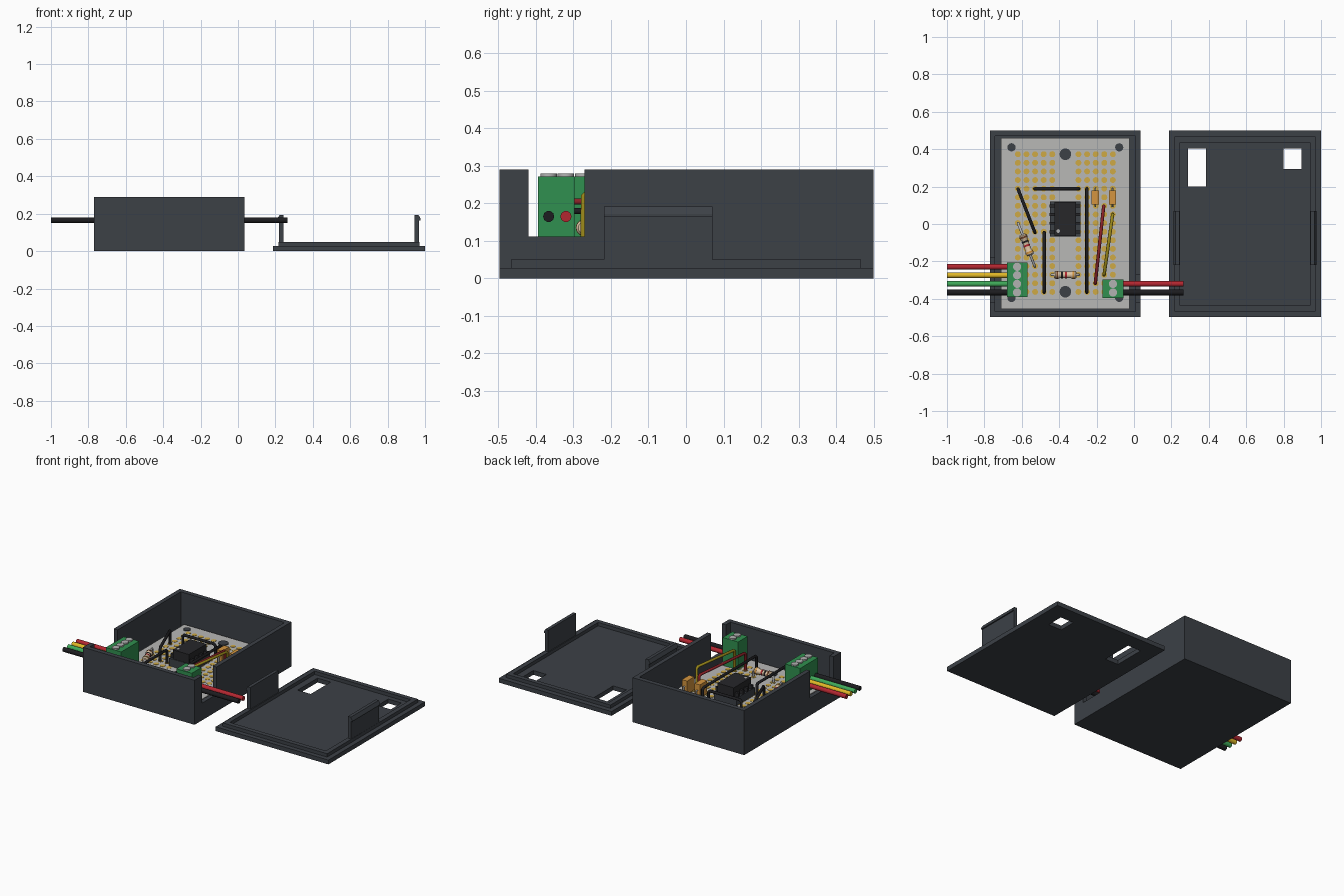
import bpy, bmesh, math
from mathutils import Vector

if "Cube" in bpy.data.objects:
    bpy.data.objects.remove(bpy.data.objects["Cube"])

def material(name, r, g, b):
    m = bpy.data.materials.new(name)
    m.diffuse_color = (r, g, b, 1)
    m.use_nodes = True
    m.node_tree.nodes["Principled BSDF"].inputs["Base Color"].default_value = m.diffuse_color
    return m

CASE = material("charcoal", .045, .052, .062)
BOARD = material("board_grey", .48, .48, .47)
GOLD = material("pad_gold", .62, .40, .06)
GREEN = material("terminal_green", .03, .28, .08)
METAL = material("metal", .45, .45, .45)
BLACK = material("black", .012, .012, .014)
CHIP = material("chip_black", .02, .02, .023)
RED = material("red", .45, .02, .03)
YELLOW = material("yellow", .75, .48, .02)
LEAF = material("green_wire", .05, .40, .1)
DARK_RED = material("dark_red", .25, .015, .02)
OLIVE = material("olive", .33, .25, .01)
ORANGE = material("orange", .66, .30, .05)
BEIGE = material("beige", .72, .55, .37)
BROWN = material("brown", .15, .05, .02)

def make(name, bm, mat, smooth=False):
    bmesh.ops.recalc_face_normals(bm, faces=bm.faces)
    me = bpy.data.meshes.new(name)
    bm.to_mesh(me)
    bm.free()
    ob = bpy.data.objects.new(name, me)
    bpy.context.collection.objects.link(ob)
    me.materials.append(mat)
    if smooth:
        bpy.ops.object.select_all(action='DESELECT')
        ob.select_set(True)
        bpy.context.view_layer.objects.active = ob
        bpy.ops.object.shade_smooth_by_angle(angle=math.radians(40))
    return ob

def box(name, x, y, z, mat):
    bm = bmesh.new()
    bmesh.ops.create_cube(bm, size=1)
    for v in bm.verts:
        v.co = [(a + b) / 2 + c * (b - a) for (a, b), c in zip((x, y, z), v.co)]
    return make(name, bm, mat)

def cylinder(name, x, y, z0, z1, r, mat, seg=20):
    return lathe(name, (x, y, 0), (0, 0, 1), [(0, z0), (r, z0), (r, z1), (0, z1)], mat, seg)

def lathe(name, origin, axis, profile, mat, seg=20):
    """Revolve (radius, height) points round an axis."""
    bm = bmesh.new()
    vs = [bm.verts.new((r, 0, h)) for r, h in profile]
    edges = [bm.edges.new(p) for p in zip(vs, vs[1:])]
    bmesh.ops.spin(bm, geom=vs + edges, cent=(0, 0, 0), axis=(0, 0, 1), angle=math.tau, steps=seg)
    bmesh.ops.remove_doubles(bm, verts=bm.verts, dist=1e-5)
    rot = Vector((0, 0, 1)).rotation_difference(Vector(axis)).to_matrix()
    for v in bm.verts:
        v.co = rot @ v.co + Vector(origin)
    return make(name, bm, mat, True)

def tube(name, points, r, mat):
    cu = bpy.data.curves.new(name, 'CURVE')
    cu.dimensions = '3D'
    cu.bevel_depth = r
    cu.bevel_resolution = 3
    cu.use_fill_caps = True
    s = cu.splines.new('POLY')
    s.points.add(len(points) - 1)
    for p, c in zip(s.points, points):
        p.co = (*c, 1)
    cu.materials.append(mat)
    ob = bpy.data.objects.new(name, cu)
    bpy.context.collection.objects.link(ob)

def cut(ob, *boxes):
    for b in boxes:
        cutter = box("cutter", *b, CASE)
        mod = ob.modifiers.new("cut", 'BOOLEAN')
        mod.operation, mod.solver, mod.object = 'DIFFERENCE', 'EXACT', cutter
        bpy.context.view_layer.objects.active = ob
        bpy.ops.object.modifier_apply(modifier=mod.name)
        bpy.data.objects.remove(cutter)

# Open case with wire notches in both side walls
case = box("case", (-.77, .035), (-.497, .5), (0, .29), CASE)
cut(case, ((-.742, .007), (-.467, .47), (.03, .4)),
    ((-.8, -.72), (-.42, -.18), (.112, .4)),
    ((-.02, .1), (-.42, -.27), (.112, .4)))

# Lid with raised lip, two screw windows and snap clips
lid = box("lid", (.187, 1), (-.497, .5), (0, .028), CASE)
lip = box("lid_lip", (.217, .97), (-.467, .467), (.028, .05), CASE)
cut(lip, ((.247, .94), (-.437, .437), (.02, .1)))
cut(lid, ((.29, .385), (.2, .405), (-.1, .1)), ((.8, .895), (.295, .405), (-.1, .1)))
for name, xc, s in (("left_clip", .217, -1), ("right_clip", .97, 1)):
    bm = bmesh.new()
    prof = [(0, .028), (0, .165), (.008, .165), (.008, .172), (-.003, .192), (-.024, .192), (-.024, .028)]
    face = bm.faces.new([bm.verts.new((xc + s * (dx - .001), -.218, z)) for dx, z in prof])
    new = bmesh.ops.extrude_face_region(bm, geom=[face])['geom']
    bmesh.ops.translate(bm, vec=(0, .288, 0), verts=[g for g in new if isinstance(g, bmesh.types.BMVert)])
    make(name, bm, CASE)

# Circuit board, posts and pads
TOP = .09
CX = -.367
box("circuit_board", (-.71, -.025), (-.455, .46), (.06, TOP), BOARD)
for sx in (-1, 1):
    for y in (-.395, .41):
        cylinder("corner_post", CX + sx * .288, y, .03, TOP + .004, .022, CASE)
for y in (-.362, .373):
    cylinder("screw_post", CX, y, .03, TOP + .005, .031, CASE, 24)
for sx in (-1, 1):
    for i in range(5):
        for j in range(17):
            cylinder("pad", CX + sx * (.07 + .046 * i), .373 - .046 * j, TOP - .002, TOP + .002, .016, GOLD, 12)

# Screw terminals with their cables
def terminal(name, x0, x1, y0, y1, face_x, end_x, wires):
    box(name, (x0, x1), (y0, y1), (TOP, .272), GREEN)
    for y, mat in wires:
        cylinder("terminal_screw", (x0 + x1) / 2, y, .26, .28, .022, METAL)
        tube("cable", [(face_x, y, .165), (end_x, y, .165)], .015, mat)

terminal("four_way_terminal", -.68, -.57, -.39, -.205, -.66, -1,
         [(-.229, RED), (-.274, YELLOW), (-.32, LEAF), (-.366, BLACK)])
terminal("two_way_terminal", -.168, -.057, -.395, -.297, -.08, .265,
         [(-.32, RED), (-.366, BLACK)])

# Chip in its socket
box("chip_socket", (-.45, -.286), (-.066, .12), (TOP, .14), CASE)
box("chip", (-.426, -.31), (-.063, .117), (.14, .2), CHIP)
cylinder("chip_dot", -.405, -.038, .198, .202, .01, METAL, 12)
for x in (-.438, -.298):
    for j in range(4):
        y = .096 - j * .046
        box("chip_pin", (x - .013, x + .013), (y - .008, y + .008), (.138, .165), CHIP)

# Jumper wires
def jumper(a, b, z, mat, r=.009):
    a, b = Vector((*a, TOP)), Vector((*b, TOP))
    d = (b - a).normalized() * .01
    up = Vector((0, 0, z - TOP))
    lo = Vector((0, 0, z - TOP - .01))
    tube("jumper", [a, a + lo, a + up + d, b + up - d, b + lo, b], r, mat)

jumper((-.62, .187), (-.53, -.045), .18, BLACK)
jumper((-.53, .188), (-.295, .188), .175, BLACK)
jumper((-.48, -.045), (-.48, -.365), .18, BLACK)
jumper((-.252, .188), (-.252, -.365), .18, BLACK)
jumper((-.162, .096), (-.207, -.318), .205, DARK_RED)
jumper((-.114, .052), (-.16, -.272), .228, OLIVE)

# Banded resistors
def resistor(a, b):
    jumper(a, b, .135, METAL, .007)
    a, b = Vector((*a, .135)), Vector((*b, .135))
    mid, ax, h = (a + b) / 2, (b - a).normalized(), .06
    half = [(0, -h), (.015, -h), (.021, -h + .007), (.021, -h + .024), (.017, -h + .03)]
    lathe("resistor", mid, ax, half + [(r, -z) for r, z in reversed(half)], BEIGE)
    for z, mat, r in ((-.043, BROWN, .022), (-.018, BLACK, .0185), (.004, RED, .0185), (.043, ORANGE, .022)):
        lathe("resistor_band", mid, ax, [(0, z - .005), (r, z - .005), (r, z + .005), (0, z + .005)], mat)

resistor((-.62, .005), (-.53, -.228))
resistor((-.44, -.272), (-.295, -.272))

# Capacitors
for x in (-.207, -.115):
    box("capacitor", (x - .019, x + .019), (.105, .18), (.105, .19), ORANGE)
    for y in (.118, .168):
        cylinder("capacitor_leg", x, y, TOP, .11, .006, METAL, 10)
    tube("capacitor_lead", [(x, .095, TOP), (x, .095, .15), (x, .19, .15), (x, .19, TOP)], .005, METAL)
